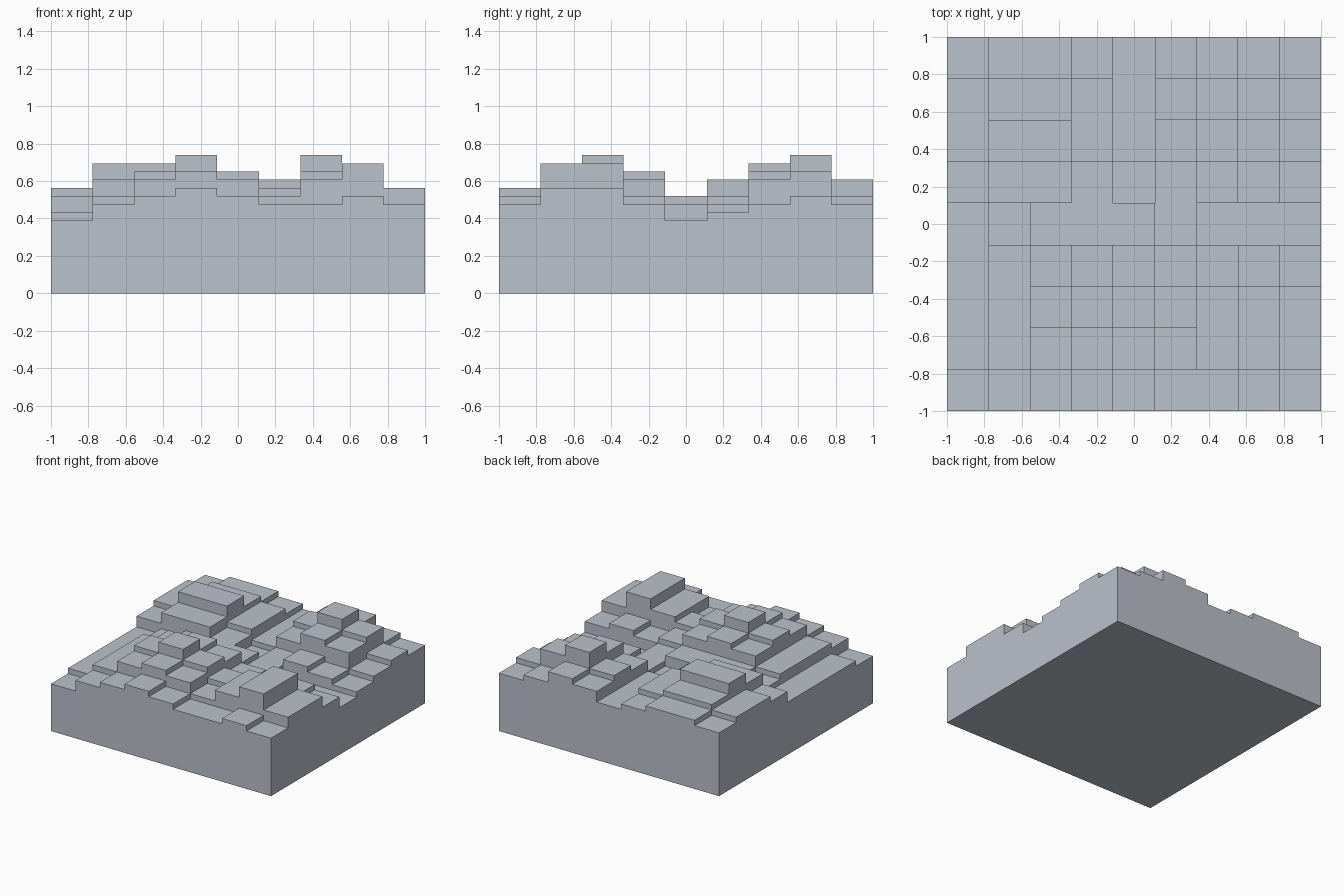
import bpy
import bmesh

cube = bpy.data.objects.get("Cube")
if cube:
    bpy.data.objects.remove(cube, do_unlink=True)

# Terrace level of every plot, front row first, from -x to +x
ROWS = [
    "023432232",
    "135653574",
    "136864574",
    "135653232",
    "123332000",
    "355312321",
    "477424652",
    "455425863",
    "344324532",
]
COUNT = len(ROWS)
LOWEST, STEP = 0.388, 0.0439


def height(col, row):
    """Top of a plot, or the ground outside the block."""
    if 0 <= col < COUNT and 0 <= row < COUNT:
        return LOWEST + STEP * int(ROWS[row][col])
    return 0.0


def edge(index):
    return -1 + 2 * index / COUNT


stone = bpy.data.materials.new("pale_stone")
stone.use_nodes = True
colour = (0.5, 0.54, 0.6, 1)
stone.diffuse_color = colour
stone.node_tree.nodes["Principled BSDF"].inputs["Base Color"].default_value = colour

bm = bmesh.new()


def face(*points):
    bm.faces.new([bm.verts.new(p) for p in points])


def riser(a, b, low, high):
    """Upright wall between two plan points."""
    if abs(high - low) > STEP / 2:
        face((*a, low), (*b, low), (*b, high), (*a, high))


# Flat plots on top and at the underside
for row in range(COUNT):
    for col in range(COUNT):
        x0, x1, y0, y1 = edge(col), edge(col + 1), edge(row), edge(row + 1)
        for z in (height(col, row), 0.0):
            face((x0, y0, z), (x1, y0, z), (x1, y1, z), (x0, y1, z))

# Risers between neighbouring plots and around the block
for i in range(COUNT + 1):
    for k in range(COUNT):
        riser((edge(i), edge(k)), (edge(i), edge(k + 1)),
              height(i - 1, k), height(i, k))
        riser((edge(k), edge(i)), (edge(k + 1), edge(i)),
              height(k, i - 1), height(k, i))

bmesh.ops.remove_doubles(bm, verts=bm.verts[:], dist=0.0005)
bmesh.ops.recalc_face_normals(bm, faces=bm.faces[:])

mesh = bpy.data.meshes.new("terraced_block")
bm.to_mesh(mesh)
bm.free()
mesh.materials.append(stone)
block = bpy.data.objects.new("terraced_block", mesh)
bpy.context.collection.objects.link(block)
